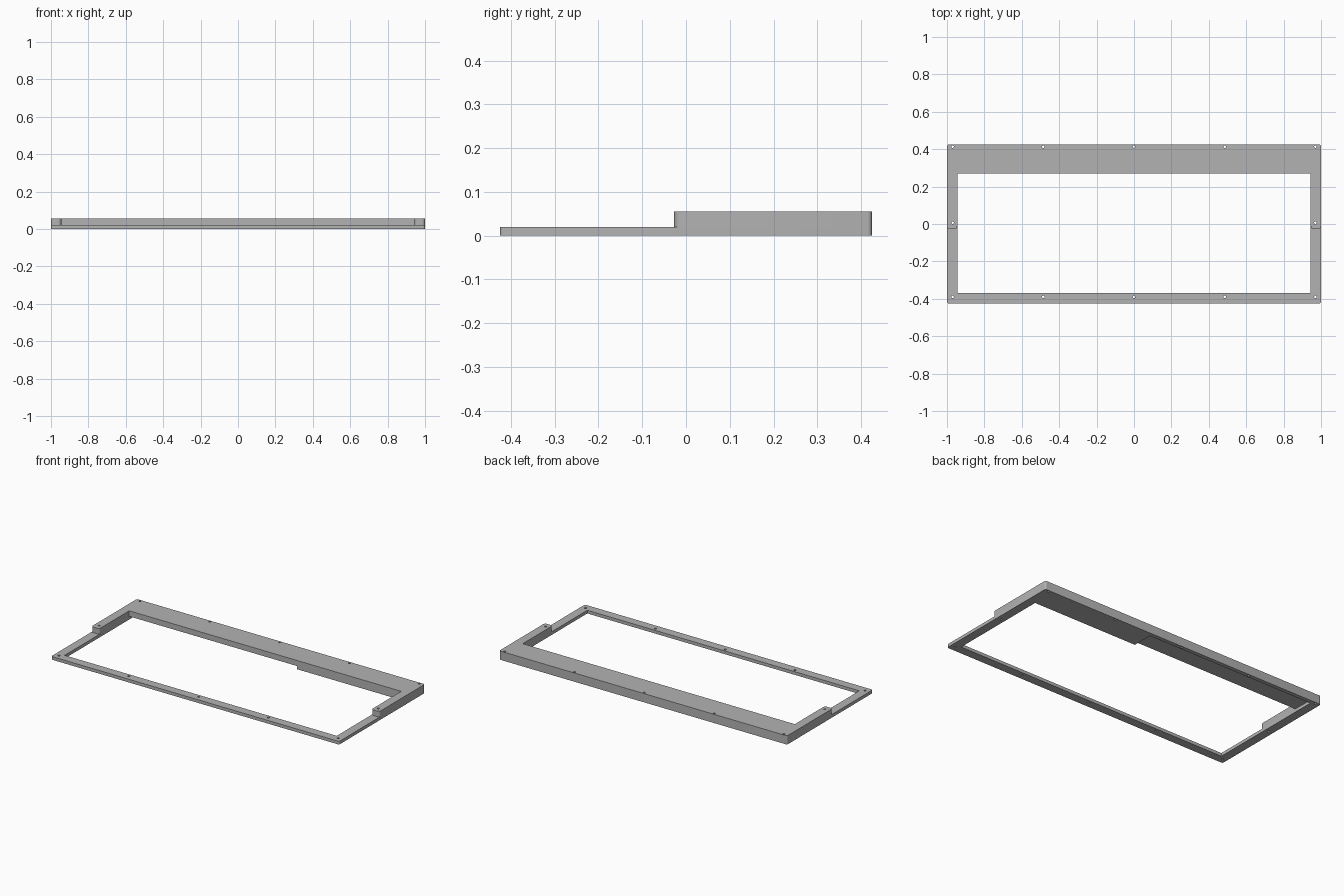
import bpy, bmesh, math
from mathutils import Vector

cube = bpy.data.objects.get("Cube")
if cube:
    bpy.data.objects.remove(cube, do_unlink=True)

grey = bpy.data.materials.new("plain grey")
grey.use_nodes = True
grey.diffuse_color = (0.45, 0.45, 0.45, 1)
grey.node_tree.nodes["Principled BSDF"].inputs["Base Color"].default_value = grey.diffuse_color

# Overall sizes
W, D = 1.0, 0.425            # half width, half depth
IX, FRONT_Y, BACK_Y = 0.945, -0.37, 0.27   # opening
STEP, TOP = 0.02, 0.055      # low and high levels
TAB_Y = -0.027               # front end of the raised side arms
RECESS_X, RECESS_Y = 0.22, 0.4


def rounded(corners, steps=6):
    """Outline from (x, y, radius) corners, rounding square corners."""
    out = []
    for i, (x, y, r) in enumerate(corners):
        p = Vector((x, y))
        if r == 0:
            out.append(p)
            continue
        a = (Vector(corners[i - 1][:2]) - p).normalized() * r
        b = (Vector(corners[(i + 1) % len(corners)][:2]) - p).normalized() * r
        for k in range(steps + 1):
            t = k / steps * math.pi / 2
            out.append(p + a * (1 - math.sin(t)) + b * (1 - math.cos(t)))
    return out


def circle(x, y, r=0.007, n=16):
    return [Vector((x + r * math.cos(k * math.tau / n), y + r * math.sin(k * math.tau / n)))
            for k in range(n)]


def plate(name, outlines, z0, z1):
    """Flat plate with holes, filled from closed outlines."""
    curve = bpy.data.curves.new(name, "CURVE")
    curve.dimensions = "2D"
    curve.fill_mode = "BOTH"
    curve.extrude = (z1 - z0) / 2
    for pts in outlines:
        s = curve.splines.new("POLY")
        s.points.add(len(pts) - 1)
        for point, p in zip(s.points, pts):
            point.co = (p.x, p.y, 0, 1)
        s.use_cyclic_u = True
    ob = bpy.data.objects.new(name, curve)
    bpy.context.collection.objects.link(ob)
    bpy.ops.object.select_all(action="DESELECT")
    ob.select_set(True)
    bpy.context.view_layer.objects.active = ob
    bpy.ops.object.convert(target="MESH")
    ob = bpy.context.view_layer.objects.active
    ob.name = name
    bm = bmesh.new()
    bm.from_mesh(ob.data)
    bmesh.ops.remove_doubles(bm, verts=bm.verts, dist=0.0001)
    bmesh.ops.translate(bm, verts=bm.verts, vec=(0, 0, (z0 + z1) / 2))
    bmesh.ops.recalc_face_normals(bm, faces=bm.faces)
    bm.to_mesh(ob.data)
    bm.free()
    ob.data.materials.clear()
    ob.data.materials.append(grey)
    bpy.ops.object.shade_smooth_by_angle(angle=math.radians(30))
    return ob


# Screw holes
hole_xs = (-0.97, -0.485, 0, 0.485, 0.97)
front_holes = [circle(x, -0.39) for x in hole_xs]
back_holes = [circle(x, 0.414) for x in hole_xs]
side_holes = [circle(x, 0.007) for x in (-0.97, 0.97)]

# Low frame, its opening widened at the back by the underside recess
outer = rounded([(-W, -D, 0.01), (W, -D, 0.01), (W, D, 0.01), (-W, D, 0.01)])
opening = rounded([(-IX, FRONT_Y, 0), (IX, FRONT_Y, 0), (IX, BACK_Y, 0),
                   (RECESS_X, BACK_Y, 0), (RECESS_X, RECESS_Y, 0), (-IX, RECESS_Y, 0)])
plate("base_frame", [outer, opening] + front_holes + back_holes + side_holes, 0, STEP)

# Raised back bar with two side arms
bar = rounded([(-W, TAB_Y, 0.016), (-IX, TAB_Y, 0.016), (-IX, BACK_Y, 0),
               (IX, BACK_Y, 0), (IX, TAB_Y, 0.016), (W, TAB_Y, 0.016),
               (W, D, 0.01), (-W, D, 0.01)])
plate("raised_back_bar", [bar] + back_holes + side_holes, STEP, TOP)
